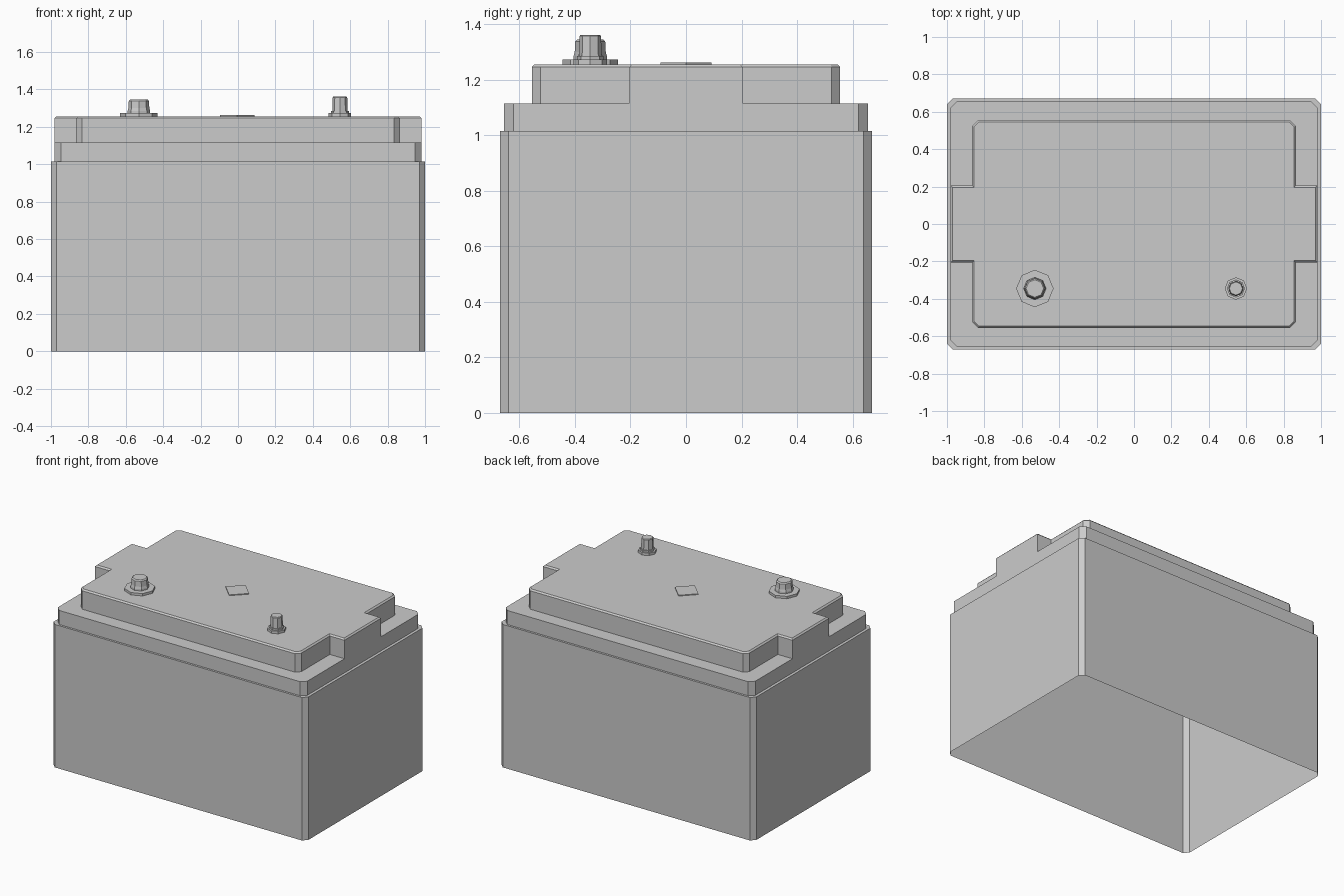
import bpy, bmesh, math

if "Cube" in bpy.data.objects:
    bpy.data.objects.remove(bpy.data.objects["Cube"])


def finish(bm, name):
    bmesh.ops.remove_doubles(bm, verts=bm.verts, dist=1e-5)
    bmesh.ops.recalc_face_normals(bm, faces=bm.faces)
    mesh = bpy.data.meshes.new(name)
    bm.to_mesh(mesh)
    bm.free()
    obj = bpy.data.objects.new(name, mesh)
    bpy.context.collection.objects.link(obj)
    return obj


def four_way(quarter):
    """Mirror a +x +y quarter outline (counter-clockwise) into a full loop."""
    q = quarter
    return (q + [(-x, y) for x, y in reversed(q)]
            + [(-x, -y) for x, y in q] + [(x, -y) for x, y in reversed(q)])


def chamfered(x, y, c):
    return four_way([(x, y - c), (x - c, y)])


def ring(bm, pts, z):
    return [bm.verts.new((x, y, z)) for x, y in pts]


def bridge(bm, a, b):
    n = len(a)
    for i in range(n):
        j = (i + 1) % n
        bm.faces.new((a[i], a[j], b[j], b[i]))


LEDGE_Z, SHOULDER_Z, TOP_Z = 1.015, 1.115, 1.256
WING_X, WING_Y = 0.98, 0.205
LID_X, LID_Y, C = 0.865, 0.555, 0.03

# Case: open-bottomed shell with a narrow ledge and a slightly smaller shoulder
bm = bmesh.new()
outer = chamfered(1.0, 0.67, 0.03)
inner = chamfered(WING_X, 0.655, 0.033)
rings = [ring(bm, outer, 0), ring(bm, outer, LEDGE_Z),
         ring(bm, inner, LEDGE_Z), ring(bm, inner, SHOULDER_Z)]
for a, b in zip(rings, rings[1:]):
    bridge(bm, a, b)
# Shoulder top: C-shaped ledges around the lid, front and back
half = [(WING_X, WING_Y), (WING_X, 0.622), (WING_X - 0.033, 0.655)]
lid = [(LID_X - C, LID_Y), (LID_X, LID_Y - C), (LID_X, WING_Y)]
loop = half + [(-x, y) for x, y in reversed(half)]
loop += [(-x, y) for x, y in reversed(lid)] + lid
for s in (1, -1):
    bm.faces.new(ring(bm, [(x, s * y) for x, y in loop], SHOULDER_Z))
finish(bm, "case")

# Lid: raised cross-shaped plate with a fine bevel around its top
bm = bmesh.new()
outline = four_way([(WING_X, WING_Y)] + lid[::-1])
low, high = ring(bm, outline, SHOULDER_Z), ring(bm, outline, TOP_Z - 0.01)
bridge(bm, low, high)
top = bm.faces.new(high)
top.normal_update()
bmesh.ops.inset_individual(bm, faces=[top], thickness=0.01, depth=0.01,
                           use_even_offset=True)
finish(bm, "lid")


def turned(name, x, y, profile, sides):
    """Low-poly turned part: profile of (radius, z), capped on top."""
    bm = bmesh.new()
    prev = None
    for r, z in profile:
        pts = [(x + r * math.cos(math.tau * i / sides),
                y + r * math.sin(math.tau * i / sides)) for i in range(sides)]
        cur = ring(bm, pts, z)
        if prev:
            bridge(bm, prev, cur)
        prev = cur
    bm.faces.new(prev)
    finish(bm, name)


# Terminals and the thin central vent cap
turned("large_terminal", -0.53, -0.345,
       [(0.1, TOP_Z), (0.1, 1.273), (0.06, 1.273), (0.06, 1.285),
        (0.056, 1.30), (0.054, 1.338), (0.047, 1.346)], 8)
turned("small_terminal", 0.545, -0.345,
       [(0.06, TOP_Z), (0.06, 1.274), (0.048, 1.274), (0.048, 1.285),
        (0.041, 1.285), (0.039, 1.357), (0.035, 1.362)], 8)
turned("vent_cap", -0.005, 0, [(0.092, TOP_Z), (0.092, 1.262)], 4)
